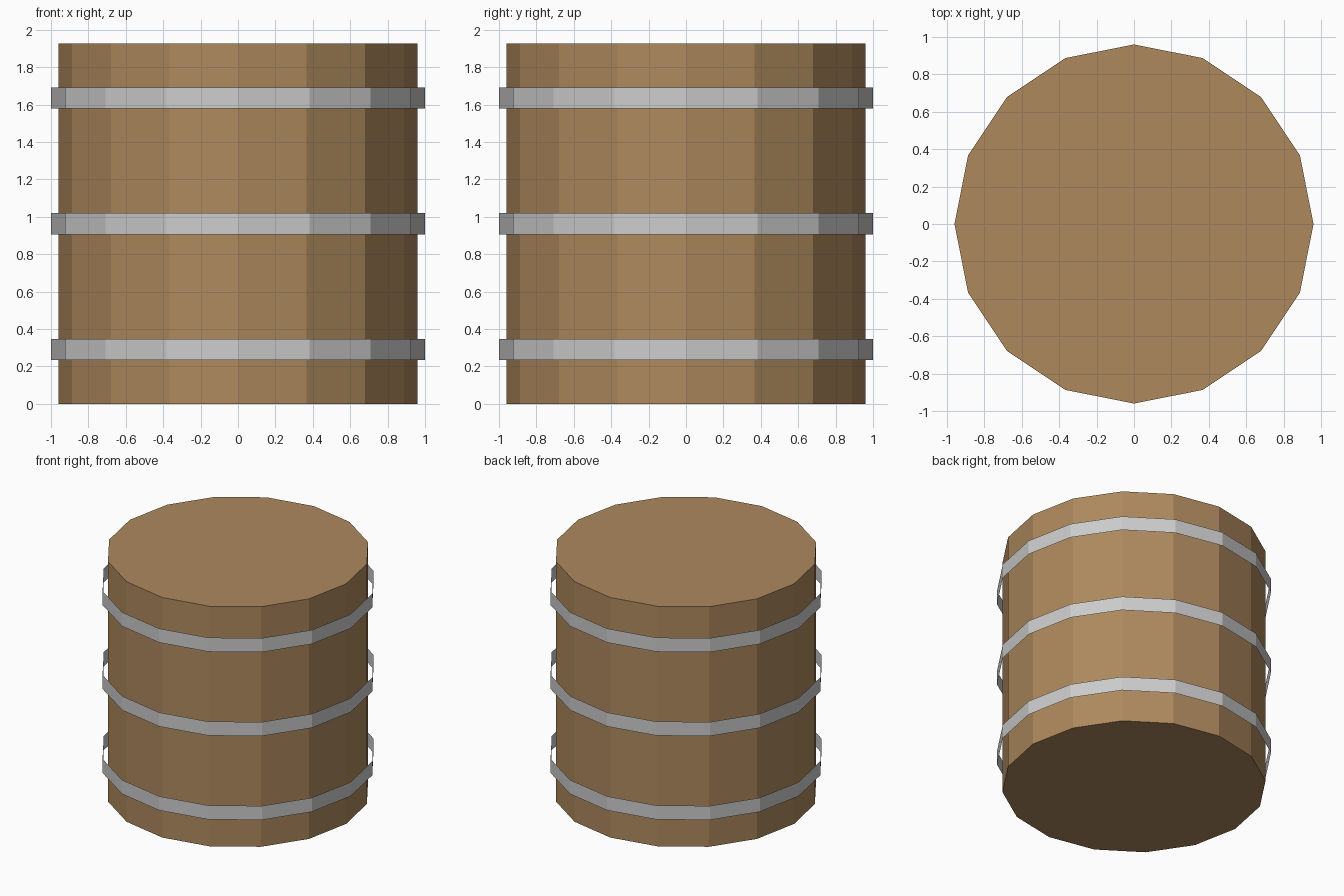
import bpy

if "Cube" in bpy.data.objects:
    bpy.data.objects.remove(bpy.data.objects["Cube"])

SIDES = 16
HEIGHT = 1.926


def tube(name, radius, height, z, fill):
    bpy.ops.mesh.primitive_cylinder_add(vertices=SIDES, radius=radius, depth=height,
                                        end_fill_type=fill, location=(0, 0, z))
    obj = bpy.context.object
    obj.name = name
    return obj


# Wooden barrel body, flat-faced with closed ends
wood = bpy.data.materials.new("wood")
wood.diffuse_color = (0.42, 0.25, 0.11, 1)
wood.use_nodes = True
wood.node_tree.nodes["Principled BSDF"].inputs["Base Color"].default_value = wood.diffuse_color
body = tube("barrel_body", 0.96, HEIGHT, HEIGHT / 2, 'NGON')
body.data.materials.append(wood)

# Three thin open hoops standing slightly off the body
for label, offset in (("lower", -0.673), ("middle", 0), ("upper", 0.673)):
    tube(label + "_hoop", 1.0, 0.113, HEIGHT / 2 + offset, 'NOTHING')
